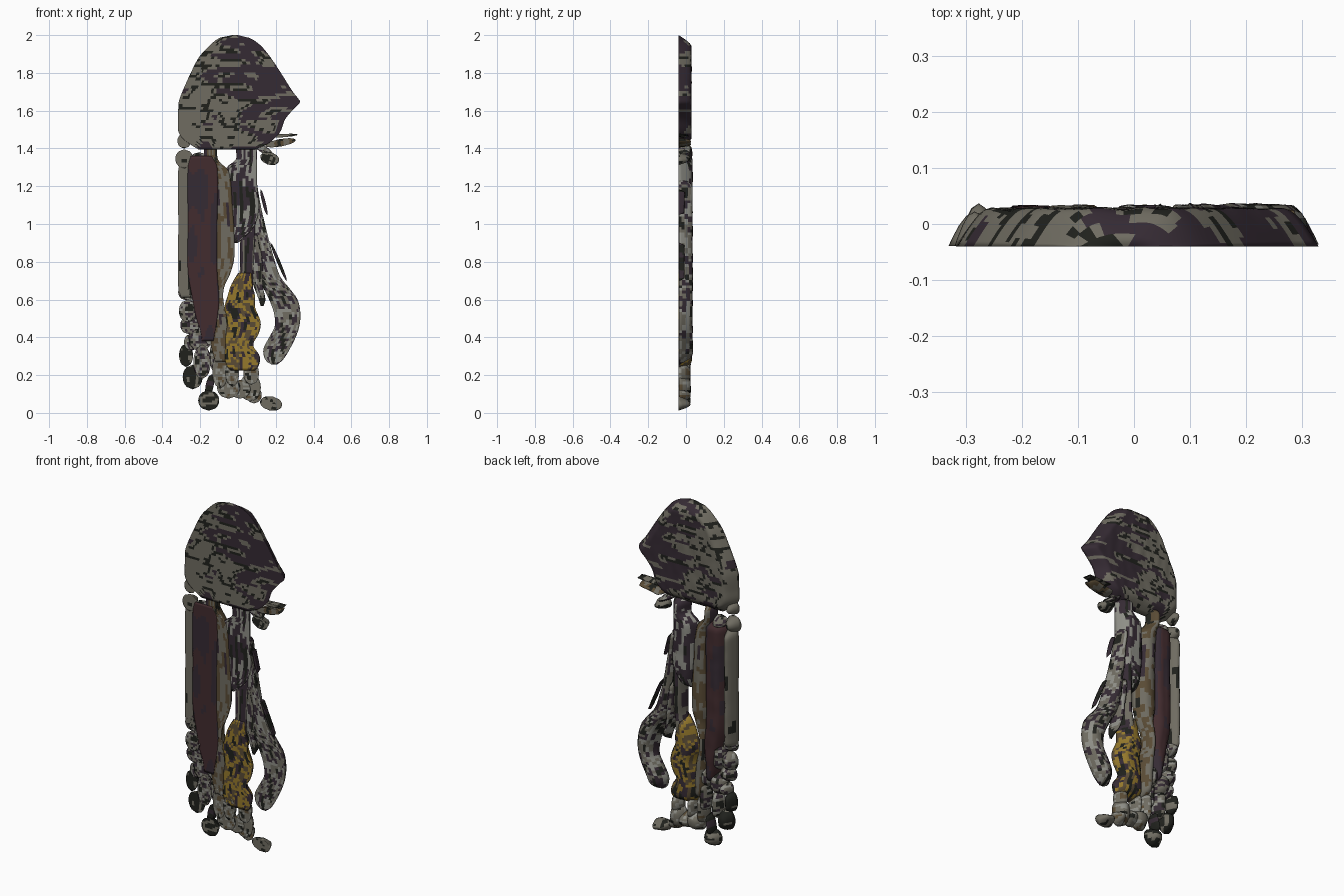
import bpy, bmesh, math
from mathutils import Vector, noise

if "Cube" in bpy.data.objects:
    bpy.data.objects.remove(bpy.data.objects["Cube"])

COLORS = {
    "taupe": (0.16, 0.15, 0.12, 1), "ash": (0.27, 0.27, 0.24, 1),
    "plum": (0.036, 0.024, 0.034, 1), "black": (0.014, 0.015, 0.012, 1),
    "gold": (0.30, 0.19, 0.025, 1), "brown": (0.10, 0.07, 0.035, 1),
    "maroon": (0.055, 0.025, 0.028, 1),
}
MATS = {}
for key, col in COLORS.items():
    MATS[key] = bpy.data.materials.new(key)
    MATS[key].diffuse_color = col

count = 0


def spline(rows, z):
    """Smoothly interpolate left and right edge at height z."""
    for i in range(len(rows) - 1):
        a, b = rows[i], rows[i + 1]
        if b[0] <= z <= a[0] + 1e-9:
            p, q = rows[max(i - 1, 0)], rows[min(i + 2, len(rows) - 1)]
            t = (a[0] - z) / (a[0] - b[0])
            out = []
            for k in (1, 2):
                d = a[0] - b[0]
                m0 = (b[k] - p[k]) / max(p[0] - b[0], 1e-6) * d
                m1 = (q[k] - a[k]) / max(a[0] - q[0], 1e-6) * d
                out.append((2*t**3 - 3*t*t + 1) * a[k] + (t**3 - 2*t*t + t) * m0
                           + (3*t*t - 2*t**3) * b[k] + (t**3 - t*t) * m1)
            return out
    return rows[-1][1:]


def ease(d, b):
    return math.sin(math.pi / 2 * min(max(d / b, 0), 1))


def slab(name, rows, palette, height=0.072, bevel=0.055, freq=(30, 10), bias=0.0,
         tilt=0.0, wave=0.004):
    """Flat-fronted relief with a rounded back; rows are (z, left, right) top to bottom."""
    global count
    front = -0.04 + 0.0007 * (count % 6)
    count += 1
    z1, z0 = rows[0][0], rows[-1][0]
    wide = max(r[2] - r[1] for r in rows)
    nx = max(8, int(wide / 0.013))
    nz = max(10, int((z1 - z0) / 0.014))
    zb = min(bevel, (z1 - z0) / 2)
    cx, cz = (rows[0][1] + rows[0][2]) / 2, (z0 + z1) / 2
    bm = bmesh.new()
    grid = []
    for j in range(nz + 1):
        z = z1 - (z1 - z0) * j / nz
        xl, xr = spline(rows, z)
        line = []
        for i in range(nx + 1):
            u = i / nx
            u = 0.5 * u + 0.25 * (1 - math.cos(math.pi * u))
            x = xl + (xr - xl) * u
            xb = min(bevel, max((xr - xl) / 2, 0.002))
            e = ease(min(x - xl, xr - x), xb) * ease(min(z1 - z, z - z0), zb)
            back = front + e * (height + wave * noise.noise(Vector((x * 25, 3, z * 14))))
            dx, dz = x - cx, z - cz
            px = cx + dx * math.cos(tilt) - dz * math.sin(tilt)
            pz = cz + dx * math.sin(tilt) + dz * math.cos(tilt)
            line.append((bm.verts.new((px, front, pz)), bm.verts.new((px, back, pz))))
        grid.append(line)
    for j in range(nz):
        for i in range(nx):
            a, b, c, d = grid[j][i], grid[j][i+1], grid[j+1][i+1], grid[j+1][i]
            bm.faces.new((d[0], c[0], b[0], a[0]))
            bm.faces.new((a[1], b[1], c[1], d[1]))
    bmesh.ops.remove_doubles(bm, verts=bm.verts, dist=0.0004)
    # mottled colouring
    for f in bm.faces:
        c = f.calc_center_median()
        v = noise.noise(Vector((c.x * freq[0], c.y * 6 + count, c.z * freq[1]))) + bias * c.x
        f.material_index = min(max(int((v + 0.6) / 1.2 * len(palette)), 0), len(palette) - 1)
        f.smooth = True
    me = bpy.data.meshes.new(name)
    bmesh.ops.recalc_face_normals(bm, faces=bm.faces)
    bm.to_mesh(me)
    bm.free()
    for p in palette:
        me.materials.append(MATS[p])
    ob = bpy.data.objects.new(name, me)
    bpy.context.collection.objects.link(ob)
    return ob


def blob(name, x, z, rx, rz, palette, tilt=0.0, height=0.062):
    rows = []
    for k in range(13):
        a = math.pi * k / 12
        w = rx * math.sin(a) + 0.0008
        rows.append((z + rz * math.cos(a), x - w, x + w))
    slab(name, rows, palette, height, min(rx, rz, 0.045), (30, 30), tilt=tilt)


STONE = ["black", "taupe", "taupe", "taupe", "black"]
MIX = ["black", "taupe", "ash", "plum", "taupe", "black"]

# hood
slab("hood", [(2.0, -.03, 0), (1.994, -.075, .035), (1.975, -.115, .08), (1.945, -.15, .12),
              (1.885, -.205, .17), (1.8, -.25, .227), (1.7, -.295, .29), (1.665, -.308, .318),
              (1.645, -.314, .33), (1.62, -.316, .305), (1.555, -.317, .25), (1.49, -.316, .225),
              (1.45, -.29, .19), (1.42, -.25, .15), (1.395, -.21, .09)],
     ["taupe", "taupe", "black", "taupe", "plum", "plum", "plum"], .068, .065, (9, 24), 1.6)

# neck pieces around the small openings
blob("neck_knob_left", -.285, 1.345, .046, .05, STONE)
blob("neck_knob_upper", -.285, 1.44, .035, .04, STONE)
blob("neck_knob_inner", -.205, 1.335, .05, .045, MIX)
blob("neck_drop", -.18, 1.22, .03, .05, ["black", "plum", "black"])

# long hanging columns
slab("left_column", [(1.33, -.30, -.26), (1.29, -.316, -.24), (1.0, -.316, -.24),
                     (.66, -.316, -.24), (.61, -.30, -.25)],
     ["black", "taupe", "taupe", "taupe", "taupe"], freq=(30, 6))
slab("maroon_column", [(1.36, -.25, -.14), (1.3, -.265, -.11), (1.0, -.265, -.11), (.75, -.265, -.11),
                       (.6, -.24, -.10), (.5, -.22, -.11), (.44, -.2, -.12), (.38, -.19, -.13)],
     ["plum", "plum", "maroon", "maroon", "plum"], freq=(12, 4))
slab("brown_column", [(1.45, -.18, -.11), (1.34, -.18, -.105), (1.28, -.17, -.05), (1.1, -.16, -.03),
                      (.95, -.16, -.02), (.82, -.16, -.02), (.74, -.15, -.04), (.66, -.15, -.075),
                      (.58, -.15, -.075), (.5, -.15, -.05), (.35, -.14, -.04), (.27, -.12, -.05)],
     ["black", "brown", "taupe", "brown", "taupe", "plum"], freq=(45, 4))
slab("centre_bridge", [(1.44, -.01, .10), (1.4, -.012, .10), (1.34, -.012, .10), (1.3, -.06, .10),
                       (1.2, -.07, .10), (1.08, -.07, .11), (.98, -.06, .08), (.9, -.04, .0)],
     ["black", "plum", "ash", "plum", "black"], freq=(60, 4))
slab("centre_strand", [(1.2, 0, .07), (1.0, .005, .09), (.88, .01, .085), (.76, .01, .08), (.68, -.005, .08),
                       (.6, .0, .07)], ["black", "plum", "taupe", "plum"], freq=(60, 5))
slab("side_strand", [(.95, .05, .10), (.8, .05, .13), (.68, .08, .13), (.6, .11, .145), (.565, .12, .135)],
     MIX, freq=(50, 6))

# right arm ending in a curled paddle
slab("right_arm", [(1.25, .04, .095), (1.1, .055, .12), (.95, .06, .155), (.82, .07, .19),
                   (.72, .10, .225), (.65, .14, .28), (.6, .165, .315), (.53, .19, .33),
                   (.46, .195, .325), (.4, .165, .305), (.34, .135, .275), (.29, .14, .245),
                   (.265, .16, .22), (.255, .18, .205)], MIX, freq=(40, 9))

# golden wavy column
slab("gold_column", [(.74, .0, .07), (.68, -.035, .075), (.62, -.055, .09), (.56, -.07, .09), (.48, -.055, .12),
                     (.42, -.065, .11), (.36, -.065, .08), (.3, -.07, .115), (.25, -.06, .11),
                     (.225, -.04, .09)],
     ["black", "plum", "gold", "brown", "gold", "black"], freq=(30, 12))

# lumpy foot, (x, z, rx, rz)
FOOT = [(-.095, .22, .04, .09), (-.05, .135, .06, .06), (.01, .125, .055, .05),
        (.065, .135, .055, .075), (.085, .095, .04, .045), (-.03, .21, .035, .07), (.07, .21, .04, .06)]
for n, (x, z, rx, rz) in enumerate(FOOT):
    blob(f"foot_lump_{n}", x, z, rx, rz, ["black", "taupe", "ash", "taupe", "taupe", "brown"])
blob("foot_bead_right", .175, .05, .058, .038, STONE, -.2)
blob("foot_bead_left", -.155, .066, .055, .054, ["black", "black", "taupe"])
blob("foot_link", -.15, .145, .02, .06, ["black", "plum"], -.2)

# chain of beads down the left side
CHAIN = [(-.27, .64, .046, .045), (-.265, .54, .047, .06), (-.255, .465, .05, .05),
         (-.205, .56, .05, .09), (-.2, .395, .06, .07), (-.245, .375, .04, .045),
         (-.275, .305, .036, .062), (-.19, .27, .045, .09), (-.24, .19, .052, .065), (-.13, .42, .05, .07),
         (-.115, .30, .035, .09)]
for n, (x, z, rx, rz) in enumerate(CHAIN):
    pal = ["black", "black", "taupe"] if n in (6, 8) else MIX
    blob(f"left_bead_{n}", x, z, rx, rz, pal)

# flaps and spikes on the right, (x, z, rx, rz, tilt)
blob("upper_flap", .235, 1.468, .08, .009, ["black", "taupe"], .06, .05)
blob("lower_flap", .225, 1.43, .08, .02, ["black", "brown", "taupe"], .18)
blob("flap_bead", .168, 1.347, .05, .034, ["black", "taupe", "black"], -.3)
blob("flap_stem", .135, 1.395, .05, .02, MIX, -.5)
blob("short_spike", .137, 1.115, .008, .07, ["plum", "black"], .25, .03)
blob("long_spike", .215, .80, .008, .11, ["plum", "black"], .40, .03)

for m in bpy.data.materials:
    if m.users and not m.is_grease_pencil:
        m.use_nodes = True
        m.node_tree.nodes["Principled BSDF"].inputs["Base Color"].default_value = m.diffuse_color
